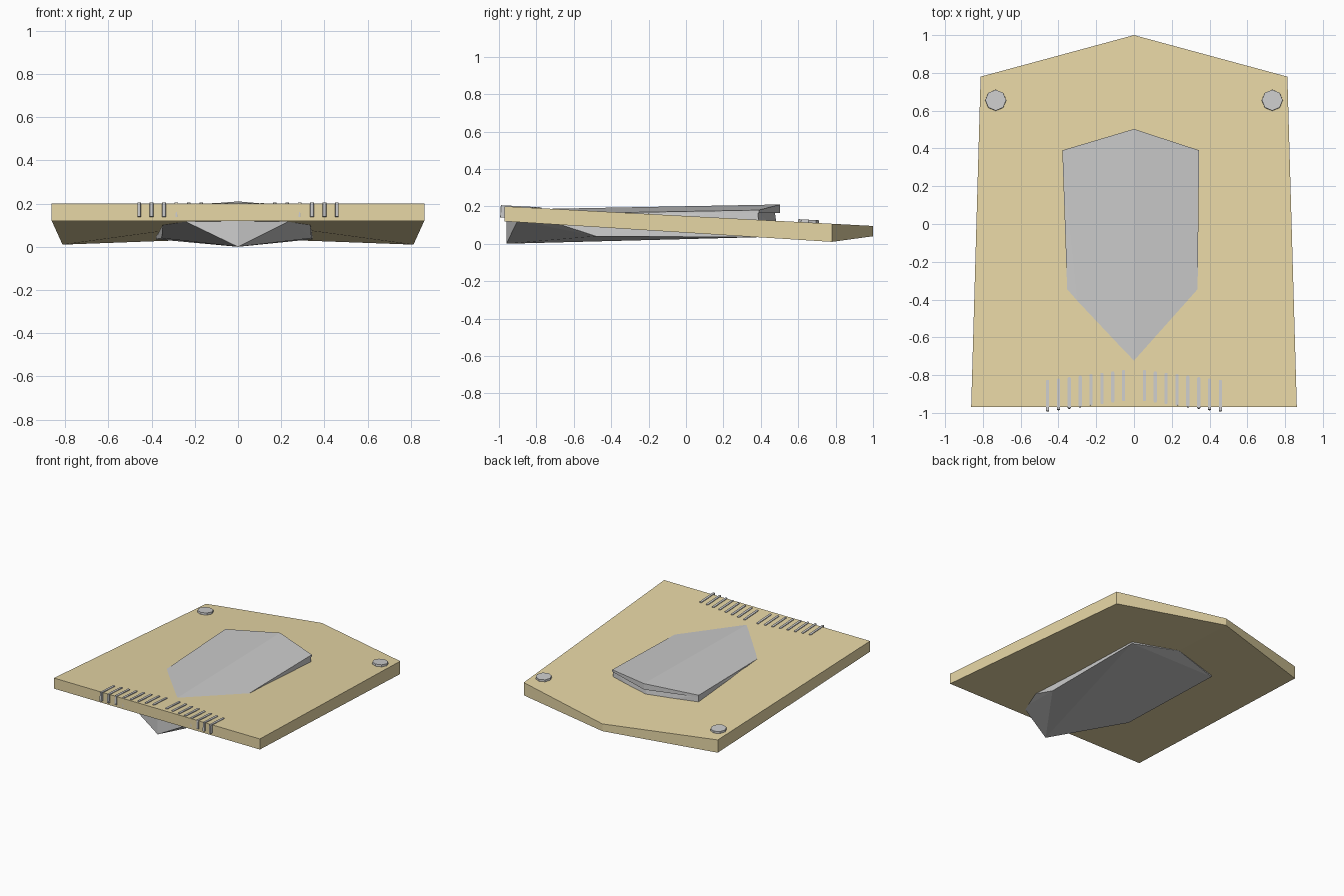
import bpy, bmesh, math
from mathutils import Matrix, Vector

if "Cube" in bpy.data.objects:
    bpy.data.objects.remove(bpy.data.objects["Cube"])

TILT = -math.atan(0.105 / 1.97)


def plate_top(y):
    return 0.20 - 0.0533 * (y + 0.97)


def finish(name, bm, mat=None):
    bmesh.ops.recalc_face_normals(bm, faces=bm.faces)
    me = bpy.data.meshes.new(name)
    bm.to_mesh(me)
    bm.free()
    ob = bpy.data.objects.new(name, me)
    bpy.context.collection.objects.link(ob)
    if mat:
        me.materials.append(mat)
    return ob


def hull(name, half):
    """Convex solid from one half; the left side is slightly wider."""
    bm = bmesh.new()
    for x, y, z in half:
        bm.verts.new((x, y, z))
        if x > 0:
            bm.verts.new((-x * (1.10 if y > 0 else 1.04), y, z))
    res = bmesh.ops.convex_hull(bm, input=bm.verts)
    junk = set(res["geom_interior"]) | set(res["geom_unused"])
    bmesh.ops.delete(bm, geom=[v for v in junk if isinstance(v, bmesh.types.BMVert)],
                     context='VERTS')
    return finish(name, bm)


tan = bpy.data.materials.new("tan")
tan.diffuse_color = (0.8, 0.68, 0.38, 1)
tan.use_nodes = True
tan.node_tree.nodes["Principled BSDF"].inputs["Base Color"].default_value = tan.diffuse_color

# Base plate: tapered, pointed at the back, tilted down towards it
outline = [(0, -0.97, 0.12), (0.862, -0.97, 0.12), (0.812, 0.78, 0.01),
           (0, 1.0, 0.04), (-0.812, 0.78, 0.01), (-0.862, -0.97, 0.12)]
bm = bmesh.new()
low = [bm.verts.new(p) for p in outline]
top = [bm.verts.new((x, y, plate_top(y))) for x, y, z in outline]
for ring in (low, top):
    bm.faces.new(ring[:4])
    bm.faces.new([ring[0]] + ring[3:])
for i in range(6):
    j = (i + 1) % 6
    bm.faces.new((low[i], low[j], top[j], top[i]))
finish("base_plate", bm, tan)


# Central body: a blunt prow below the plate and a low ridge above it
def roof(x, y):
    return 0.2005 + 0.0189 * y - 0.081 * x


body = [(0, -0.96, 0.0), (0.34, -0.48, 0.04), (0.345, 0.39, 0.035), (0, 0.49, 0.06),
        (0, -0.96, 0.12), (0.25, -0.90, 0.125), (0.335, -0.68, 0.105)]
body += [(x, y, roof(x, y) - 0.003) for x, y in
         ((0, -0.85), (0.33, -0.33), (0.34, 0.385), (0, 0.47))]
hull("central_body", body)

# Roof slab overhanging the back of the body
edge = [(0, -0.85), (0.25, -0.80), (0.335, -0.5), (0.345, 0.39), (0, 0.503)]
slab = [(x, y, roof(x, y)) for x, y in edge]
slab += [(x, y, min(0.165, roof(x, y) - 0.006)) for x, y in edge]
hull("roof_slab", slab)

# Studs near the back corners
for side in (-1, 1):
    bm = bmesh.new()
    y = 0.655
    bmesh.ops.create_cone(bm, cap_ends=True, segments=8, radius1=0.057, radius2=0.055,
                          depth=0.03,
                          matrix=Matrix.Translation((side * 0.732, y, plate_top(y)))
                          @ Matrix.Rotation(TILT, 4, 'X'))
    finish("stud", bm)

# Two rows of thin slats along the front edge, swept forward at the ends
for side in (-1, 1):
    for i in range(8):
        x = 0.055 + 0.0575 * i
        y = -0.857 - 0.0075 * i
        bm = bmesh.new()
        bmesh.ops.create_cube(bm, size=1)
        bmesh.ops.scale(bm, vec=Vector((0.017, 0.165, 0.066)), verts=bm.verts)
        uprights = [e for e in bm.edges
                    if abs(e.verts[0].co.z - e.verts[1].co.z) > 0.01]
        bmesh.ops.bevel(bm, geom=uprights, offset=0.006, segments=2,
                        profile=0.5, affect='EDGES')
        bm.transform(Matrix.Translation((side * x, y, plate_top(y) - 0.028))
                     @ Matrix.Rotation(TILT, 4, 'X'))
        finish("front_slat", bm)
